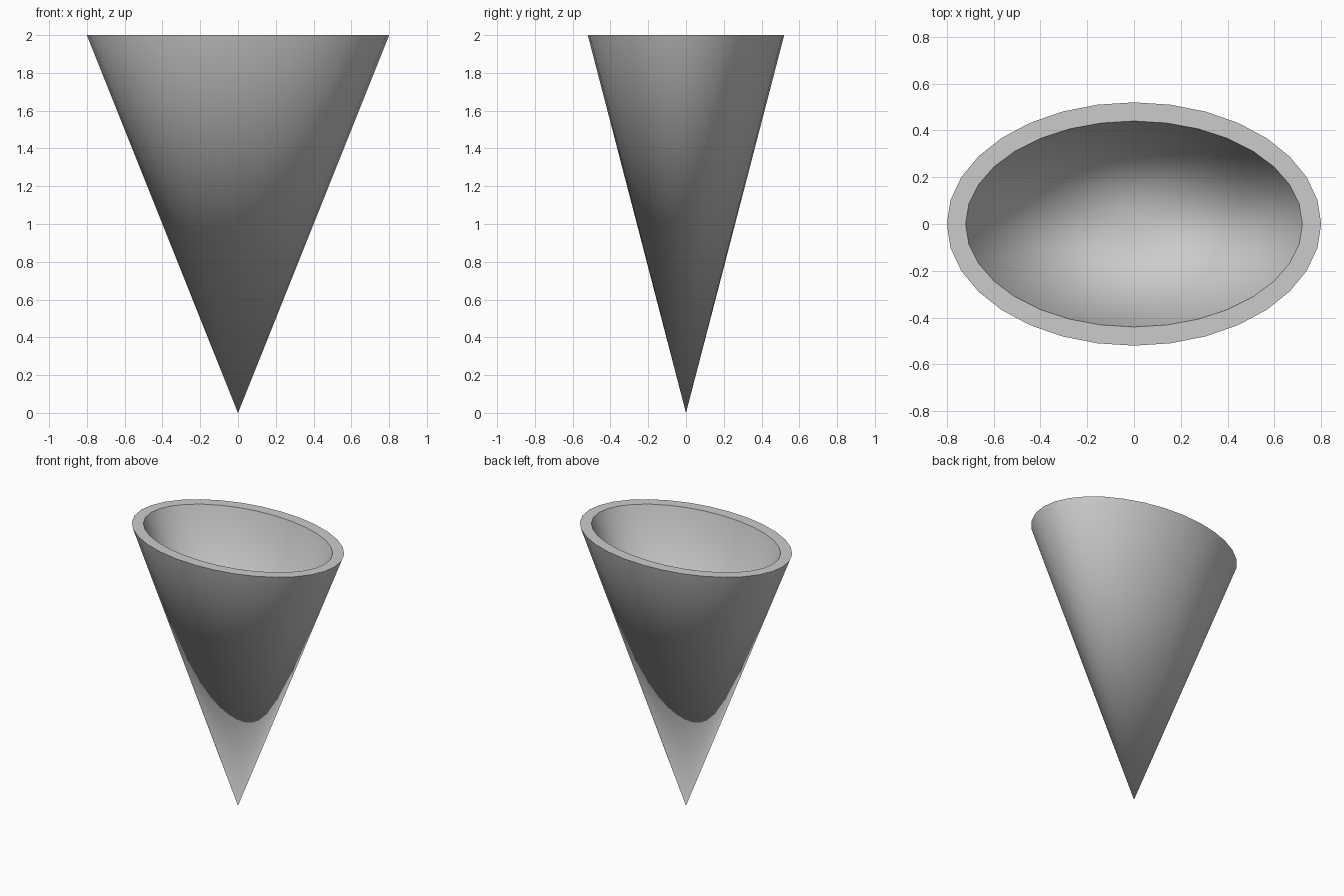
import bpy, bmesh, math

if "Cube" in bpy.data.objects:
    bpy.data.objects.remove(bpy.data.objects["Cube"])

SEGMENTS = 32


def ellipse(bm, rx, ry, z):
    return [bm.verts.new((rx * math.cos(2 * math.pi * i / SEGMENTS),
                          ry * math.sin(2 * math.pi * i / SEGMENTS), z))
            for i in range(SEGMENTS)]


bm = bmesh.new()

# Outer and inner rims, and the two points they taper to
outer = ellipse(bm, 0.8, 0.52, 2.0)
inner = ellipse(bm, 0.72, 0.44, 2.0)
tip = bm.verts.new((0, 0, 0))
hollow_tip = bm.verts.new((0, 0, 0.1))

# Outside wall, flat rim and inside wall
for i in range(SEGMENTS):
    j = (i + 1) % SEGMENTS
    bm.faces.new((outer[j], outer[i], tip))
    bm.faces.new((outer[i], outer[j], inner[j], inner[i]))
    bm.faces.new((inner[i], inner[j], hollow_tip))

mesh = bpy.data.meshes.new("hollow_cone")
bm.to_mesh(mesh)
bm.free()
cone = bpy.data.objects.new("hollow_cone", mesh)
bpy.context.collection.objects.link(cone)

# Smooth walls with crisp rim edges
bpy.context.view_layer.objects.active = cone
cone.select_set(True)
bpy.ops.object.shade_smooth_by_angle(angle=math.radians(30))
